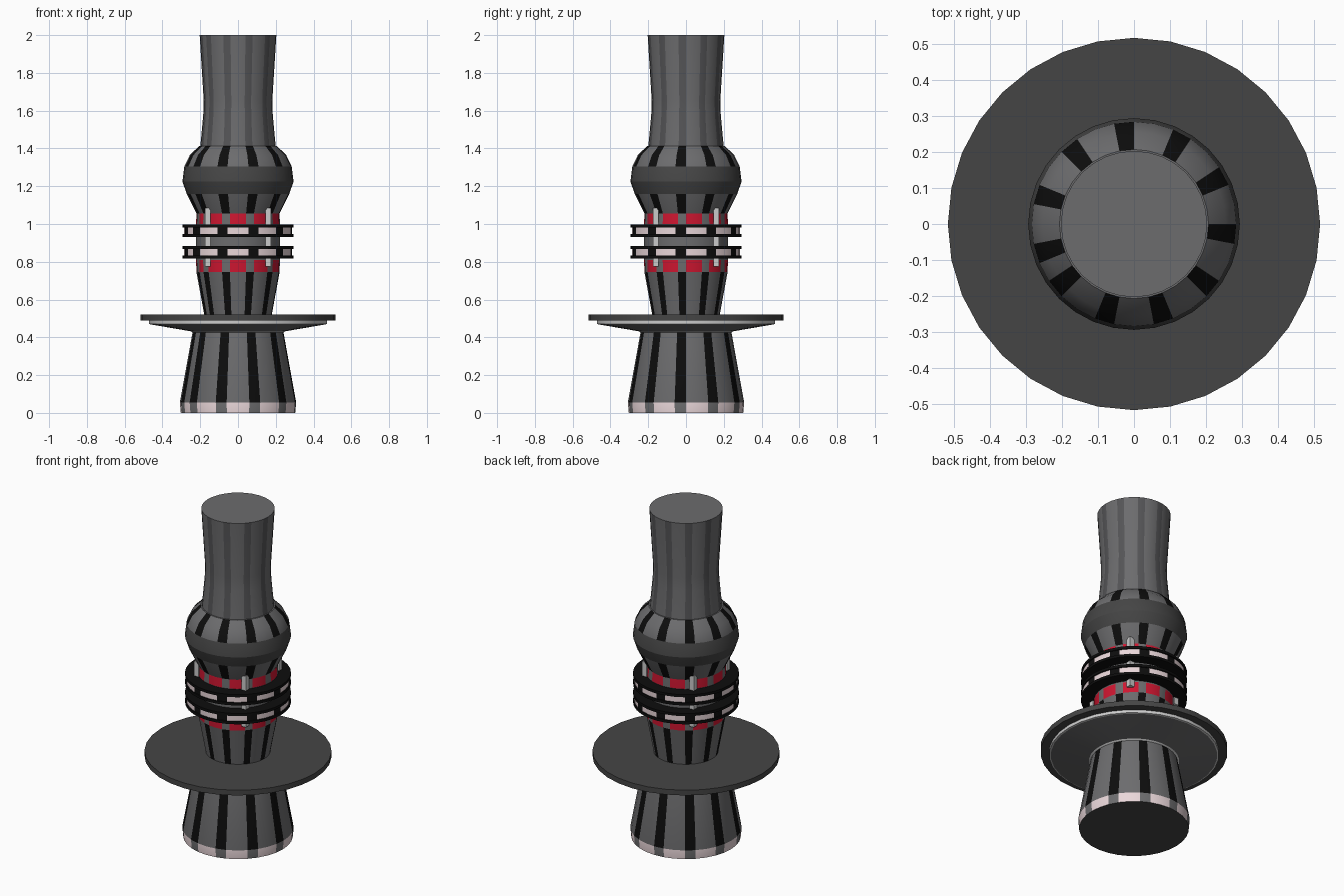
import bpy, bmesh, math

if "Cube" in bpy.data.objects:
    bpy.data.objects.remove(bpy.data.objects["Cube"])

N = 32


def mat(name, r, g, b):
    m = bpy.data.materials.new(name)
    m.diffuse_color = (r, g, b, 1)
    m.use_nodes = True
    m.node_tree.nodes["Principled BSDF"].inputs["Base Color"].default_value = m.diffuse_color
    return m


M = {
    "body": mat("body_grey", .15, .15, .155),
    "shade": mat("shade_grey", .09, .09, .095),
    "dark": mat("dark_grey", .06, .06, .06),
    "black": mat("black", .004, .004, .004),
    "red": mat("red", .62, .008, .03),
    "pink": mat("pale_pink", .82, .68, .70),
    "light": mat("light_grey", .6, .62, .6),
}
KEYS = list(M)


def finish(name, bm):
    bmesh.ops.recalc_face_normals(bm, faces=bm.faces)
    me = bpy.data.meshes.new(name)
    bm.to_mesh(me)
    bm.free()
    for k in KEYS:
        me.materials.append(M[k])
    ob = bpy.data.objects.new(name, me)
    bpy.context.collection.objects.link(ob)
    bpy.ops.object.select_all(action='DESELECT')
    bpy.context.view_layer.objects.active = ob
    ob.select_set(True)
    bpy.ops.object.shade_smooth_by_angle(angle=math.radians(25))


def lathe(name, profile, bands, closed=False, caps=("dark", "body")):
    """Revolve (radius, z) points; each band is (plain colour, stripe colour)."""
    bm = bmesh.new()
    rings = [[bm.verts.new((r * math.cos(2 * math.pi * i / N),
                            r * math.sin(2 * math.pi * i / N), z))
              for i in range(N)] for r, z in profile]
    pairs = list(zip(rings, rings[1:]))
    if closed:
        pairs.append((rings[-1], rings[0]))
    for (a, b), cols in zip(pairs, bands):
        for i in range(N):
            j = (i + 1) % N
            f = bm.faces.new((a[i], a[j], b[j], b[i]))
            stripe = ((i - 19) % N) % 3 == 0      # every third panel
            f.material_index = KEYS.index(cols[1] if stripe else cols[0])
    if not closed:
        for ring, c in zip((rings[0], rings[-1]), caps):
            bm.faces.new(ring).material_index = KEYS.index(c)
    finish(name, bm)


striped = ("body", "black")
dark = ("dark", "dark")
light = ("light", "light")

# tapered base with pale foot band
lathe("base", [(.303, 0), (.308, .055), (.24, .43)], [("pink", "body"), striped])

# wide disc and its sloped underside
lathe("disc_underside", [(.24, .425), (.25, .432), (.46, .468), (.47, .47), (.47, .49)],
      [light, ("body", "body"), light, light])
lathe("disc", [(.517, .488), (.517, .52)], [dark], caps=("dark", "dark"))

# grip below and between the rings
lathe("lower_grip", [(.178, .515), (.22, .745)], [striped])
lathe("ring_core", [(.22, .745), (.222, .81), (.222, 1.0), (.22, 1.055)],
      [("red", "body"), ("body", "body"), ("red", "body")])

# two banded rings with recessed pale windows
for name, z in (("lower_ring", .85), ("upper_ring", .965)):
    prof = [(.215, z - .033), (.293, z - .033), (.293, z - .017), (.286, z - .017),
            (.286, z + .017), (.293, z + .017), (.293, z + .033), (.215, z + .033)]
    blk = ("black", "black")
    lathe(name, prof, [blk, blk, blk, ("pink", "black"), blk, blk, blk, blk], closed=True)

# four upright posts passing through the rings
for sx in (-1, 1):
    for sy in (-1, 1):
        bm = bmesh.new()
        bmesh.ops.create_cube(bm, size=1)
        for v in bm.verts:
            v.co = (sx * .16 + v.co.x * .03, sy * .16 + v.co.y * .03, .93 + v.co.z * .31)
        for f in bm.faces:
            f.material_index = KEYS.index("light")
        finish("post", bm)

# bulb with dark middle belt
lathe("bulb", [(.22, 1.055), (.272, 1.16), (.294, 1.225), (.284, 1.305), (.255, 1.365), (.207, 1.412)],
      [striped, dark, dark, striped, striped])

# waisted neck with faint stripes
lathe("neck", [(.2, 1.405), (.184, 1.58), (.182, 1.66), (.203, 2.0)],
      [("body", "shade")] * 3)
